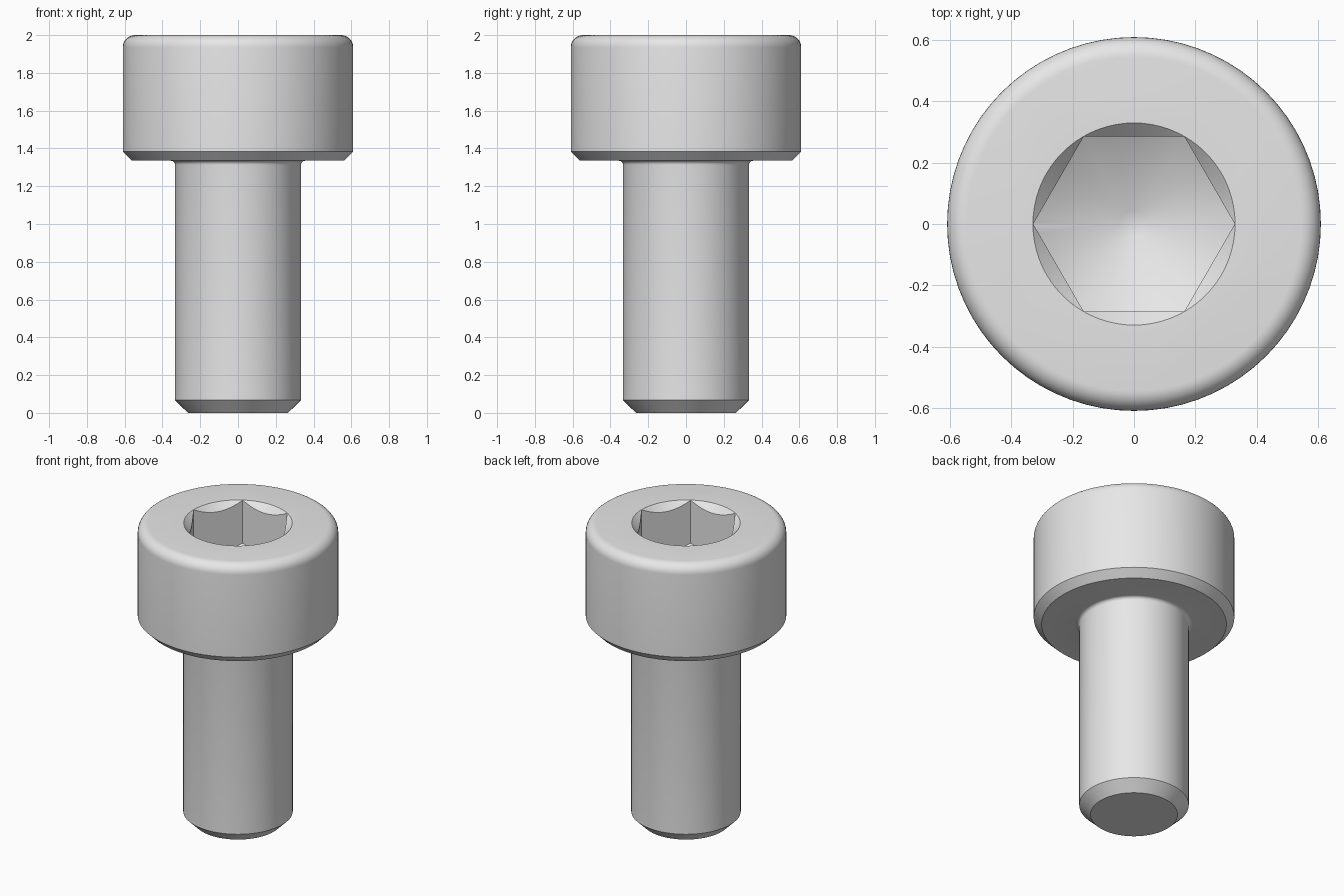
import bpy
import bmesh
from math import cos, sin, pi, tan, radians

cube = bpy.data.objects.get("Cube")
if cube:
    bpy.data.objects.remove(cube, do_unlink=True)

steel = bpy.data.materials.new("light grey steel")
steel.use_nodes = True
grey = (0.8, 0.8, 0.8, 1)
steel.diffuse_color = grey
steel.node_tree.nodes["Principled BSDF"].inputs["Base Color"].default_value = grey

SIDES = 72


def revolve(name, profile, sides=SIDES):
    """Turn an open (radius, height) profile about z and cap both ends."""
    bm = bmesh.new()
    rings = [[bm.verts.new((r * cos(2 * pi * i / sides), r * sin(2 * pi * i / sides), z))
              for i in range(sides)] for r, z in profile]
    for low, high in zip(rings, rings[1:]):
        for i in range(sides):
            j = (i + 1) % sides
            bm.faces.new((low[i], low[j], high[j], high[i]))
    bm.faces.new(rings[0][::-1])
    bm.faces.new(rings[-1])
    bmesh.ops.recalc_face_normals(bm, faces=bm.faces)
    mesh = bpy.data.meshes.new(name)
    bm.to_mesh(mesh)
    bm.free()
    mesh.materials.append(steel)
    obj = bpy.data.objects.new(name, mesh)
    bpy.context.collection.objects.link(obj)
    return obj


def arc(r, z, radius, start, end, steps):
    """Points of a fillet about the centre (r, z), angles in degrees."""
    angles = [radians(start + (end - start) * i / steps) for i in range(steps + 1)]
    return [(r + radius * cos(a), z + radius * sin(a)) for a in angles]


def boolean(target, cutter, operation):
    mod = target.modifiers.new(operation.lower(), "BOOLEAN")
    mod.operation = operation
    mod.solver = "EXACT"
    mod.object = cutter
    bpy.ops.object.select_all(action="DESELECT")
    bpy.context.view_layer.objects.active = target
    target.select_set(True)
    bpy.ops.object.modifier_apply(modifier=mod.name)
    bpy.data.objects.remove(cutter, do_unlink=True)


# Shank with chamfered end, neck fillet, and head with chamfered base and rounded top
neck = arc(0.355, 1.313, 0.022, 180, 90, 5)
crown = arc(0.545, 1.935, 0.065, 0, 90, 8)
bolt = revolve("cap_screw", [(0.265, 0), (0.333, 0.067)] + neck
               + [(0.562, 1.335), (0.61, 1.383)] + crown)

# Hexagonal socket with a conical drilled floor
slope = tan(radians(30))
tip_z = 1.711 - 0.285 * slope
socket = revolve("socket_cutter", [(0.329, 1.4), (0.329, 2.1)], 6)
drill = revolve("drill_cutter", [(0.045, tip_z), (0.5, tip_z + 0.455 * slope), (0.5, 2.2)])
boolean(socket, drill, "INTERSECT")
boolean(bolt, socket, "DIFFERENCE")

# Conical lead-in around the socket mouth
mouth = revolve("mouth_cutter", [(0.1, 1.77), (0.43, 2.1)])
boolean(bolt, mouth, "DIFFERENCE")

bpy.ops.object.select_all(action="DESELECT")
bolt.select_set(True)
bpy.context.view_layer.objects.active = bolt
bpy.ops.object.shade_smooth_by_angle(angle=radians(35))
